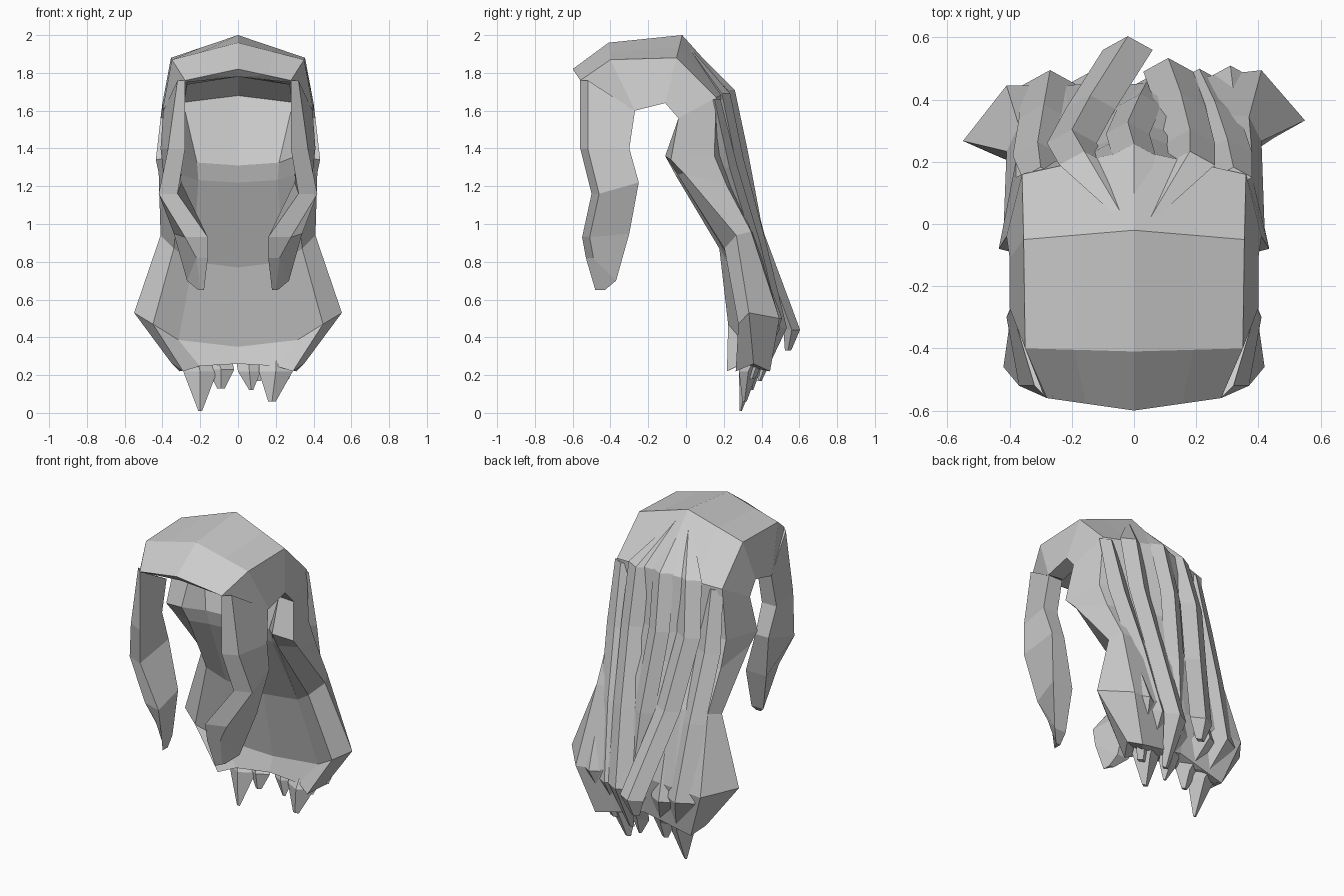
import bpy
import bmesh
from mathutils import Vector

default_cube = bpy.data.objects.get("Cube")
if default_cube:
    bpy.data.objects.remove(default_cube, do_unlink=True)

# One flat hair colour
hair = bpy.data.materials.new("hair_grey")
hair.use_nodes = True
grey = (0.6, 0.6, 0.6, 1)
hair.diffuse_color = grey
hair.node_tree.nodes["Principled BSDF"].inputs["Base Color"].default_value = grey


def loft(name, rings, mirror=False):
    """Skin a run of equal closed rings, cap both ends, keep faces flat."""
    bm = bmesh.new()
    loops = [[bm.verts.new(point) for point in ring] for ring in rings]
    count = len(loops[0])
    for low, high in zip(loops, loops[1:]):
        for i in range(count):
            j = (i + 1) % count
            bm.faces.new((low[i], low[j], high[j], high[i]))
    bm.faces.new(loops[0])
    bm.faces.new(loops[-1])
    bmesh.ops.triangulate(bm, faces=[f for f in bm.faces if len(f.verts) > 4])
    bmesh.ops.recalc_face_normals(bm, faces=bm.faces)
    mesh = bpy.data.meshes.new(name)
    bm.to_mesh(mesh)
    bm.free()
    mesh.materials.append(hair)
    obj = bpy.data.objects.new(name, mesh)
    bpy.context.collection.objects.link(obj)
    if mirror:
        modifier = obj.modifiers.new("mirror", 'MIRROR')
        modifier.use_mirror_merge = False


def flip(point):
    return Vector((-point.x, point.y, point.z))


def shell_ring(inner_width, sway, outer_mid, outer_side, edge, inner_edge, inner_mid):
    """Ring of outer surface, free edge and inner surface; sway turns it slightly."""
    om, im = Vector((0, *outer_mid)), Vector((0, *inner_mid))
    os, e, ie = Vector(outer_side), Vector(edge), Vector(inner_edge)
    # intermediate points split the outer and inner surfaces
    o_half = om.lerp(os, 0.55)
    i_half = im.lerp(ie, 0.3)
    i_half.x = ie.x * inner_width
    half = [o_half, os, e, ie, i_half]
    ring = [om] + half + [im] + [flip(p) for p in reversed(half)]
    return [p + Vector((0, sway * p.x, 0)) for p in ring]


# Main shell: from the fringe over the crown and down the back
crown = [
    ((-.6, 1.82), (.28, -.56, 1.76), (.29, -.55, 1.75), (.27, -.54, 1.75), (-.56, 1.78)),
    ((-.41, 1.96), (.35, -.4, 1.87), (.4, -.27, 1.6), (.29, -.27, 1.61), (-.33, 1.79)),
    ((-.02, 2), (.355, -.05, 1.88), (.4, -.11, 1.64), (.3, -.11, 1.64), (-.03, 1.78)),
    ((.24, 1.71), (.36, .16, 1.67), (.41, -.04, 1.56), (.3, -.03, 1.56), (.12, 1.68)),
]
back = [
    ((.3, 1.38), (.38, .15, 1.36), (.435, -.08, 1.34), (.31, -.11, 1.36), (.04, 1.31)),
    ((.33, 1.2), (.38, .21, 1.2), (.42, -.02, 1.27), (.3, -.05, 1.26), (.06, 1.22)),
    ((.38, .95), (.37, .33, .96), (.41, .25, .94), (.34, .19, .87), (.25, .77)),
    ((.45, .53), (.41, .47, .5), (.55, .3, .53), (.45, .25, .47), (.34, .35)),
    ((.41, .29), (.31, .42, .22), (.35, .33, .26), (.29, .24, .22), (.31, .26)),
]
loft("main_hair_shell", [shell_ring(.97, 0, *station) for station in crown]
     + [shell_ring(.7, .02 * i, *station) for i, station in enumerate(back)])


def lock_ring(front_in, front_out, front_y, front_z, back_in, back_out, back_y, back_z):
    """Four-cornered section of a lock beside the face."""
    return [(front_in, front_y, front_z), (front_out, front_y + .04, front_z),
            (back_out, back_y, back_z), (back_in, back_y, back_z)]


# Long locks framing the face
face_lock = [
    (.28, .32, -.56, 1.76, .3, .395, -.27, 1.6),
    (.28, .37, -.56, 1.4, .31, .41, -.3, 1.4),
    (.32, .42, -.5, 1.16, .3, .39, -.25, 1.22),
    (.16, .28, -.55, .93, .2, .34, -.3, .95),
    (.16, .22, -.53, .82, .19, .27, -.37, .7),
    (.18, .2, -.48, .65, .18, .21, -.43, .65),
]
loft("face_locks", [lock_ring(*section) for section in face_lock], mirror=True)


def tuft(name, path):
    """Ridged strand lying on the back; each path point is x, y, z, half width."""
    rings = []
    for x, y, z, w in path:
        rings.append([(x - w, y, z), (x, y + w * 0.55, z),
                      (x + w, y, z), (x, y - w * 0.55, z)])
    loft(name, rings)


# Swept strands fanning from the crown, ending in uneven points
tuft("centre_right_strand", [
    (-.03, .01, 1.94, .01), (-.16, .19, 1.7, .08), (-.2, .26, 1.38, .08),
    (-.14, .37, .95, .08), (-.02, .56, .44, .08), (-.03, .54, .33, .03)])
tuft("centre_strand", [
    (0, .01, 1.95, .01), (0, .22, 1.71, .07), (-.02, .29, 1.38, .07),
    (.02, .38, .9, .07), (.05, .43, .4, .08), (.06, .36, .22, .06), (.07, .35, .12, .01)])
tuft("centre_left_strand", [
    (.05, .01, 1.94, .01), (.18, .19, 1.69, .08), (.18, .26, 1.35, .08),
    (.15, .38, .9, .08), (.11, .49, .45, .08), (.1, .39, .17, .02)])
tuft("outer_left_strand", [
    (.32, .15, 1.66, .06), (.3, .23, 1.3, .08), (.26, .35, .9, .08),
    (.21, .45, .45, .09), (.2, .33, .22, .09), (.18, .31, .06, .02)])
tuft("short_left_strand", [
    (.33, .32, .95, .04), (.31, .46, .5, .09), (.24, .35, .18, .03)])
tuft("outer_right_strand", [
    (-.3, .15, 1.66, .06), (-.31, .22, 1.3, .08), (-.29, .34, .9, .08),
    (-.27, .44, .45, .1), (-.2, .33, .22, .09), (-.2, .29, .01, .01)])
tuft("short_right_strand", [
    (-.14, .38, .7, .05), (-.15, .44, .42, .08), (-.09, .34, .23, .07), (-.09, .33, .13, .02)])
